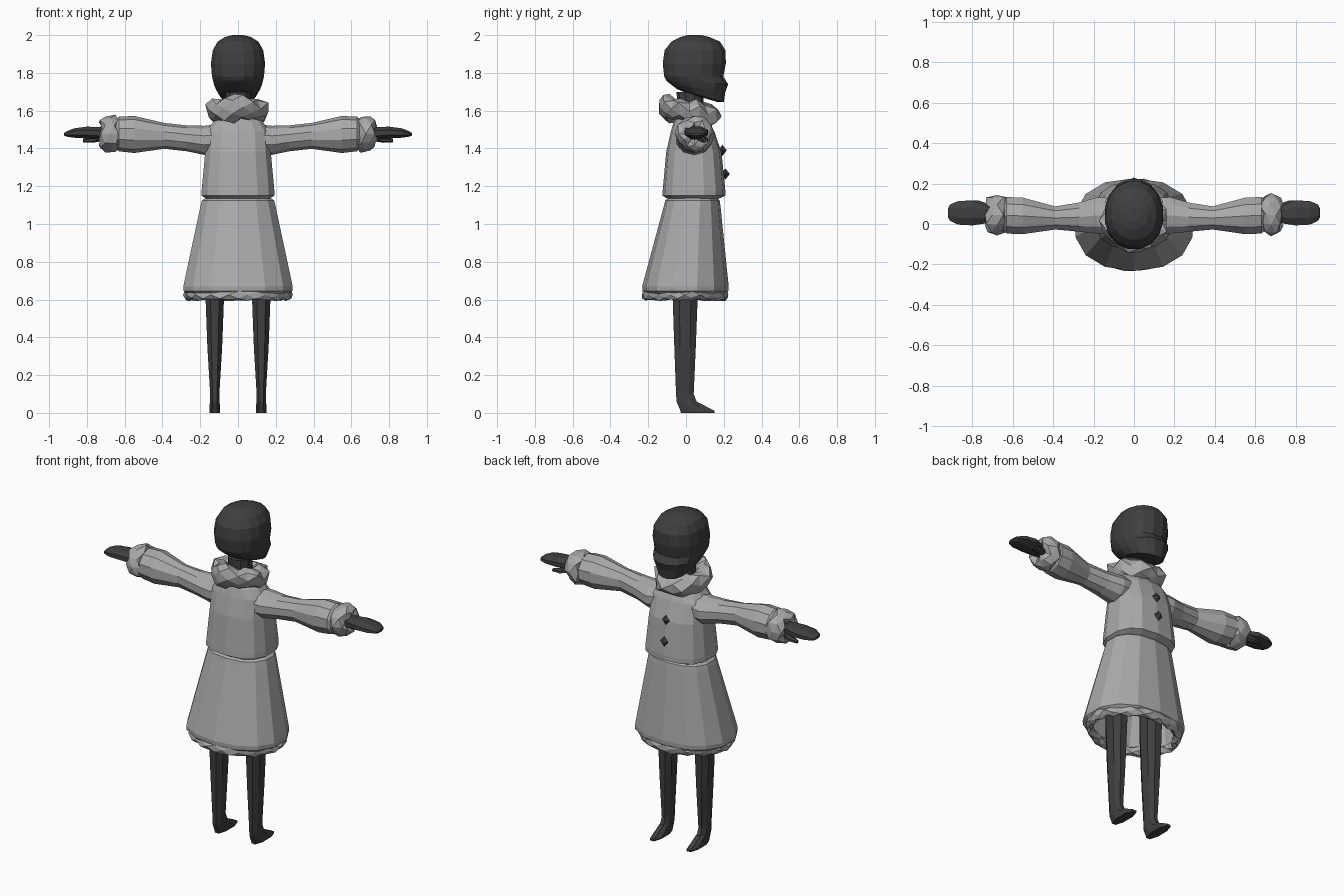
import bpy, bmesh, math, random
from mathutils import Vector

random.seed(4)
default_cube = bpy.data.objects.get("Cube")
if default_cube:
    bpy.data.objects.remove(default_cube, do_unlink=True)


def material(name, value):
    mat = bpy.data.materials.new(name)
    mat.use_nodes = True
    colour = (value, value, value, 1)
    mat.diffuse_color = colour
    mat.node_tree.nodes["Principled BSDF"].inputs["Base Color"].default_value = colour
    return mat


cloth = material("light grey cloth", 0.4)
skin = material("dark grey skin", 0.05)


def finish(name, bm, mat):
    bmesh.ops.recalc_face_normals(bm, faces=bm.faces)
    mesh = bpy.data.meshes.new(name)
    bm.to_mesh(mesh)
    bm.free()
    mesh.materials.append(mat)
    obj = bpy.data.objects.new(name, mesh)
    bpy.context.collection.objects.link(obj)
    return obj


def bridge(bm, rings, wrap=False):
    pairs = list(zip(rings, rings[1:]))
    if wrap:
        pairs.append((rings[-1], rings[0]))
    for low, high in pairs:
        n = len(low)
        for i in range(n):
            j = (i + 1) % n
            bm.faces.new((low[i], low[j], high[j], high[i]))


def rounded(angle, power):
    """Point on a unit superellipse."""
    c, s = math.cos(angle), math.sin(angle)
    return (math.copysign(abs(c) ** (2 / power), c),
            math.copysign(abs(s) ** (2 / power), s))


def loft(name, rings, mat, sides, place, power=2, caps=True):
    """Skin cross-sections; place maps (section, u, v) to a position."""
    bm = bmesh.new()
    loops = []
    for section in rings:
        loop = []
        for i in range(sides):
            u, v = rounded(math.tau * (i + 0.5) / sides, power)
            loop.append(bm.verts.new(place(section, u, v)))
        loops.append(loop)
    bridge(bm, loops)
    if caps:
        bm.faces.new(loops[0])
        bm.faces.new(loops[-1])
    return finish(name, bm, mat)


def upright(centre_x=0):
    # Section: height, half width, back, front, optional front tilt
    def place(section, u, v):
        z, half, back, front, *tilt = section
        z += tilt[0] * v if tilt else 0
        return centre_x + half * u, (front + back) / 2 + (front - back) / 2 * v, z
    return place


def sideways(side):
    # Section: distance out, back, front, bottom, top
    def place(section, u, v):
        x, back, front, low, top = section
        return (side * x, (front + back) / 2 + (front - back) / 2 * u,
                (low + top) / 2 + (top - low) / 2 * v)
    return place


def ruffle(name, centre, radii, tube, count, around, axis, slope=0):
    """Crumpled fur ring; radii span the ring, tube is (outward, along axis)."""
    bm = bmesh.new()
    loops = []
    for i in range(count):
        a = math.tau * i / count
        loop = []
        for k in range(around):
            b = math.tau * (k + 0.5 * (i % 2)) / around
            puff = random.uniform(0.72, 1.2)
            out = tube[0] * puff * math.cos(b)
            along = tube[1] * puff * math.sin(b)
            p = (radii[0] + out) * math.cos(a)
            q = (radii[1] + out) * math.sin(a)
            offset = (p, q, along + slope * q) if axis == "z" else (along, p, q)
            loop.append(bm.verts.new(Vector(centre) + Vector(offset)))
        loops.append(loop)
    bridge(bm, loops, wrap=True)
    bmesh.ops.triangulate(bm, faces=bm.faces)
    return finish(name, bm, cloth)


# Head with brow ledge, nose bulge and forward chin
loft("head", [
    (1.67, .055, 0, .17, -.025),
    (1.68, .095, -.05, .203, -.035),
    (1.72, .12, -.09, .21, -.025),
    (1.75, .132, -.108, .226, -.01),
    (1.78, .14, -.118, .2),
    (1.85, .146, -.126, .214),
    (1.92, .136, -.116, .212),
    (1.965, .11, -.08, .182),
    (1.99, .07, -.03, .125),
    (2, .03, .01, .08)], skin, 16, upright(), power=2.2)
loft("neck", [
    (1.5, .075, -.04, .1),
    (1.7, .07, -.05, .09)], skin, 10, upright())

# Jacket
loft("jacket", [
    (1.13, .165, -.09, .165),
    (1.15, .196, -.125, .208),
    (1.18, .196, -.123, .208),
    (1.38, .177, -.105, .188),
    (1.49, .17, -.08, .15),
    (1.54, .135, -.065, .125),
    (1.58, .08, -.04, .09)], cloth, 14, upright(), power=2.6)

# Skirt, hollow underneath
skirt = loft("skirt", [
    (1.145, .165, -.085, .155),
    (1.125, .195, -.11, .178),
    (1.1, .202, -.116, .182),
    (.67, .296, -.232, .226),
    (.645, .294, -.23, .224),
    (.63, .275, -.215, .21)], cloth, 14, upright(), power=2.3, caps=False)
shell = skirt.modifiers.new("cloth thickness", "SOLIDIFY")
shell.thickness = 0.008

# Fur trims
ruffle("collar_fur", (0, .018, 1.595), (.113, .108), (.058, .066), 18, 6, "z", slope=-.15)
ruffle("hem_fur", (0, -.005, .625), (.265, .205), (.024, .03), 36, 5, "z")

# Jacket buttons
for name, y, z in (("upper_button", .192, 1.39), ("lower_button", .208, 1.265)):
    bm = bmesh.new()
    bmesh.ops.create_icosphere(bm, subdivisions=1, radius=1)
    bm.clear()
    tips = [bm.verts.new((.027 * math.cos(a), y, z + .03 * math.sin(a)))
            for a in (math.tau * k / 4 for k in range(4))]
    for reach in (-.02, .024):
        peak = bm.verts.new((0, y + reach, z))
        for i in range(4):
            bm.faces.new((tips[i], tips[(i + 1) % 4], peak))
    finish(name, bm, skin)

# Limbs on both sides
for label, side in (("left", 1), ("right", -1)):
    loft(label + "_sleeve", [
        (.08, -.06, .13, 1.37, 1.53),
        (.18, -.052, .138, 1.366, 1.52),
        (.27, -.042, .11, 1.385, 1.522),
        (.39, -.03, .09, 1.398, 1.535),
        (.55, -.055, .135, 1.376, 1.572),
        (.63, -.052, .138, 1.385, 1.568),
        (.67, -.015, .105, 1.42, 1.53)], cloth, 10, sideways(side))
    ruffle(label + "_cuff_fur", (side * .677, .045, 1.477), (.062, .06),
           (.042, .053), 12, 6, "x")
    loft(label + "_hand", [
        (.66, .015, .085, 1.45, 1.51),
        (.74, -.002, .1, 1.445, 1.516),
        (.8, -.012, .122, 1.45, 1.518),
        (.87, -.008, .118, 1.455, 1.508),
        (.91, .012, .1, 1.462, 1.49),
        (.92, .03, .08, 1.468, 1.482)], skin, 8, sideways(side))
    loft(label + "_thumb", [
        (.71, .05, .1, 1.44, 1.48),
        (.77, .07, .12, 1.43, 1.46),
        (.82, .09, .115, 1.432, 1.45)], skin, 6, sideways(side))
    loft(label + "_leg", [
        (1, .06, -.08, .08),
        (.6, .052, -.075, .066),
        (.35, .042, -.066, .056),
        (.1, .026, -.056, .044),
        (.06, .027, -.054, .06),
        (.035, .03, -.045, .11),
        (.012, .031, -.036, .157),
        (0, .03, -.034, .157)], skin, 8, upright(side * .123), power=2.3)
